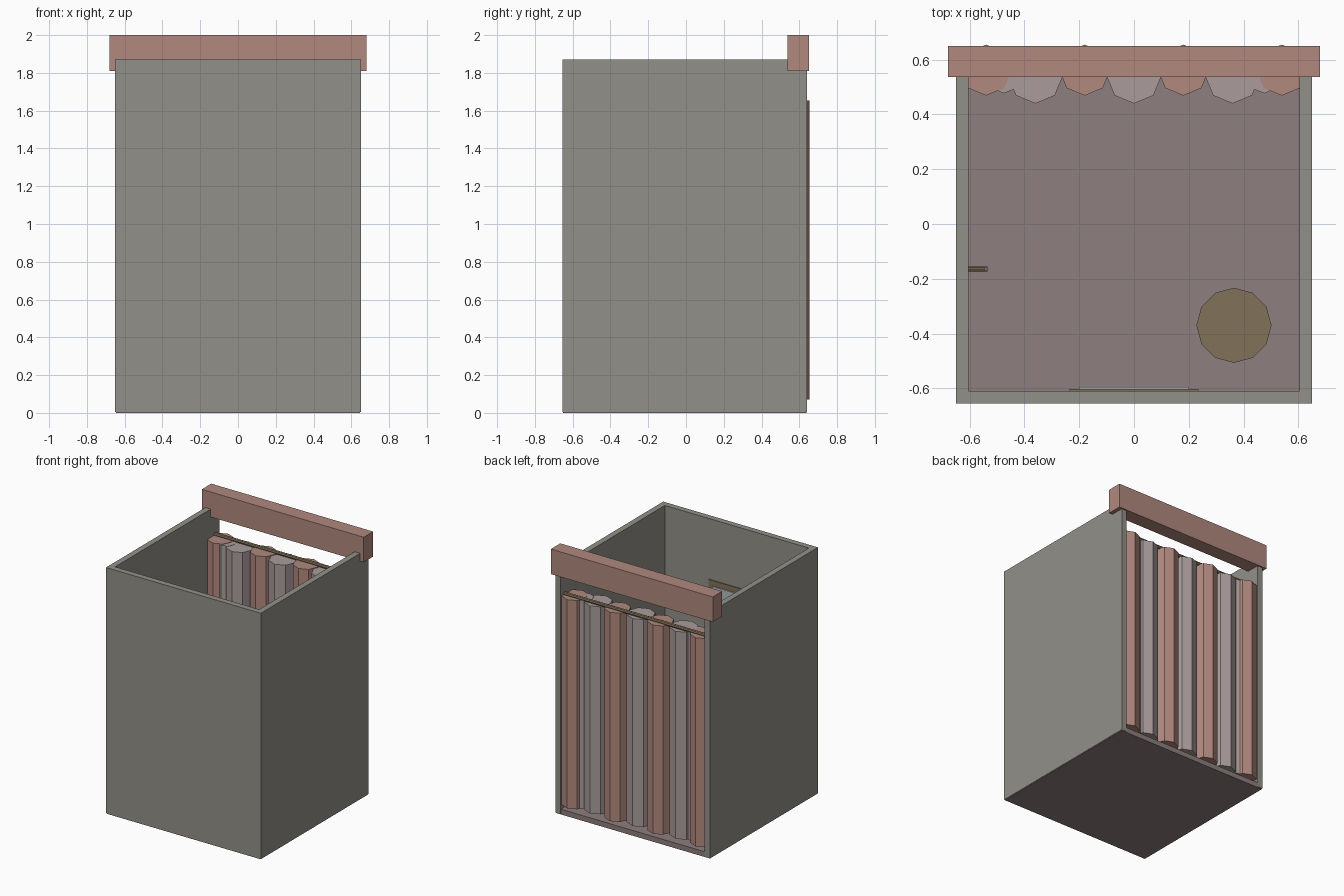
import bpy, bmesh, math

if "Cube" in bpy.data.objects:
    bpy.data.objects.remove(bpy.data.objects["Cube"])

def mat(name, c):
    m = bpy.data.materials.new(name)
    m.diffuse_color = (*c, 1)
    m.use_nodes = True
    m.node_tree.nodes["Principled BSDF"].inputs["Base Color"].default_value = m.diffuse_color
    return m

WALL = mat("wall_grey", (0.29, 0.28, 0.25))
PINK = mat("dusty_pink", (0.44, 0.25, 0.21))
PALE = mat("pale_mauve", (0.40, 0.33, 0.33))
FLOOR = mat("floor_mauve", (0.27, 0.21, 0.21))
WOOD = mat("brown", (0.22, 0.17, 0.10))
GLASS = mat("mirror_glass", (0.45, 0.5, 0.52))

def extrude(name, pts, z0, z1, m):
    """Vertical prism from an outline in the xy plane."""
    bm = bmesh.new()
    f = bm.faces.new([bm.verts.new((x, y, z0)) for x, y in pts])
    r = bmesh.ops.extrude_face_region(bm, geom=[f])
    for v in r["geom"]:
        if isinstance(v, bmesh.types.BMVert):
            v.co.z = z1
    bmesh.ops.recalc_face_normals(bm, faces=bm.faces)
    me = bpy.data.meshes.new(name)
    bm.to_mesh(me)
    bm.free()
    ob = bpy.data.objects.new(name, me)
    bpy.context.collection.objects.link(ob)
    me.materials.append(m)
    return ob

def box(name, x0, x1, y0, y1, z0, z1, m):
    return extrude(name, [(x0, y0), (x1, y0), (x1, y1), (x0, y1)], z0, z1, m)

def prism(name, x, y, r, n, z0, z1, m, turn=0.0):
    a = [2 * math.pi * i / n + turn for i in range(n)]
    return extrude(name, [(x + r * math.cos(t), y + r * math.sin(t)) for t in a], z0, z1, m)

def rod(name, loc, r, length, m, n=8):
    bpy.ops.mesh.primitive_cylinder_add(vertices=n, radius=r, depth=length,
                                        location=loc, rotation=(0, math.pi / 2, 0))
    ob = bpy.context.object
    ob.name = name
    ob.data.materials.append(m)
    return ob

# Booth shell: U-shaped walls open at the back, and floor
extrude("walls", [(-0.65, -0.655), (0.65, -0.655), (0.65, 0.64), (0.605, 0.64),
                  (0.605, -0.61), (-0.605, -0.61), (-0.605, 0.64), (-0.65, 0.64)],
        0.005, 1.87, WALL)
box("floor", -0.647, 0.647, -0.652, 0.637, 0, 0.04, FLOOR)

# Header beam over the doorway
box("header_beam", -0.68, 0.68, 0.537, 0.65, 1.81, 2.0, PINK)

# Curtain: alternating octagonal pleats hung from a rod
for i in range(7):
    x = -0.54 + 0.18 * i
    if i % 2 == 0:
        prism(f"curtain_pleat_{i}", x, 0.562, 0.093, 8, 0.07, 1.655, PINK)
    else:
        prism(f"curtain_pleat_{i}", x, 0.54, 0.1, 8, 0.075, 1.65, PALE)
for s, side in ((-1, "left"), (1, "right")):
    prism(f"gathered_pleat_{side}", s * 0.475, 0.545, 0.068, 8, 0.073, 1.652, PALE)
rod("curtain_rod", (0, 0.59, 1.66), 0.014, 1.22, WOOD)

# Mirror on the closed wall
box("mirror_frame", -0.235, 0.235, -0.612, -0.603, 0.45, 1.41, WOOD)
box("mirror_glass", -0.2, 0.2, -0.606, -0.595, 0.49, 1.37, GLASS)

# Coat hook on the side wall
rod("coat_hook", (-0.572, -0.165, 1.4), 0.009, 0.074, WOOD)
prism("coat_hook_tip", -0.54, -0.165, 0.008, 6, 1.395, 1.43, WOOD)

# Round stool
prism("stool", 0.365, -0.37, 0.137, 12, 0.035, 0.45, WOOD)
